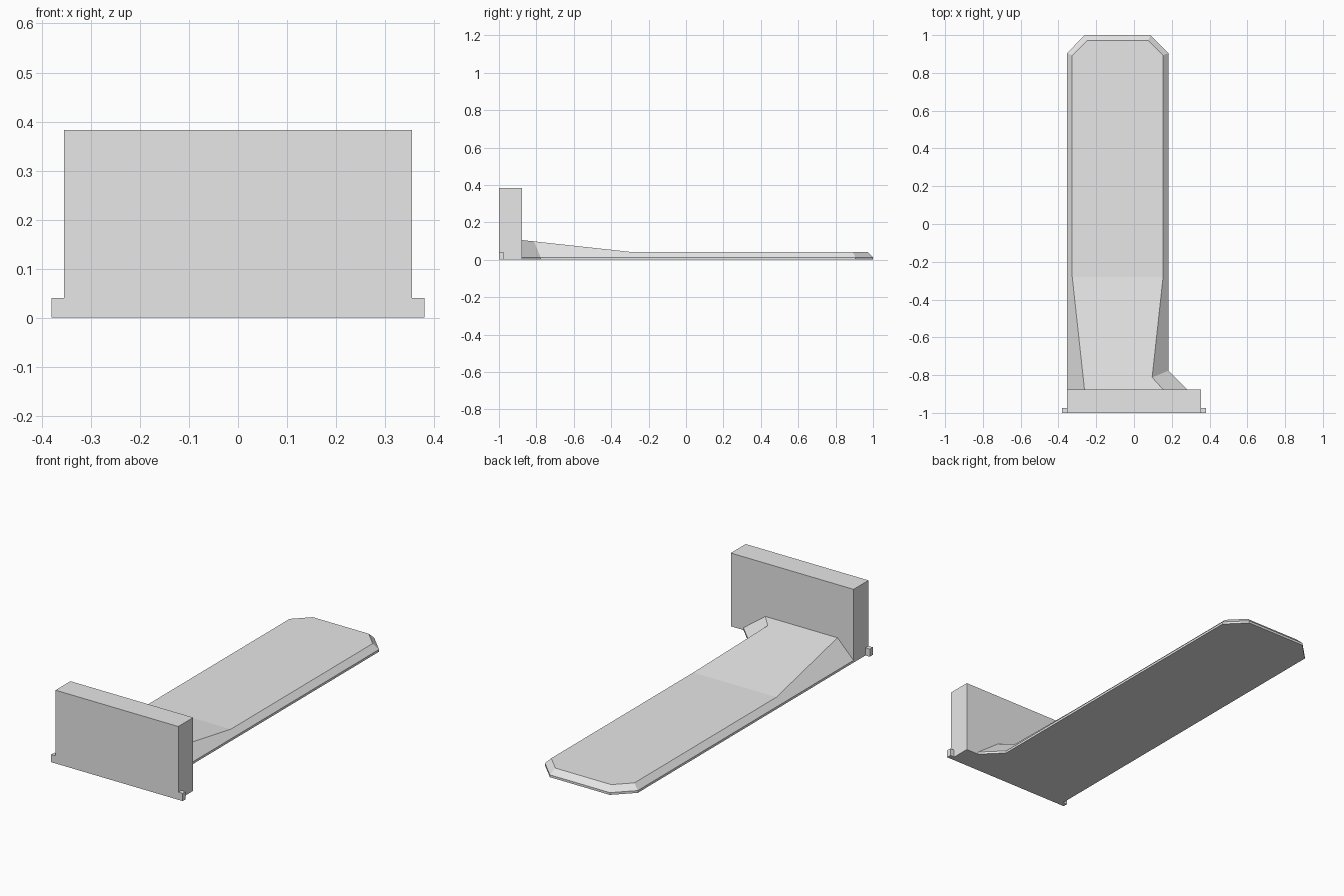
import bpy
import bmesh

cube = bpy.data.objects.get("Cube")
if cube:
    bpy.data.objects.remove(cube, do_unlink=True)

grey = bpy.data.materials.new("plain grey")
grey.use_nodes = True
GREY = (0.8, 0.8, 0.8, 1.0)
grey.diffuse_color = GREY
grey.node_tree.nodes["Principled BSDF"].inputs["Base Color"].default_value = GREY


def add_object(name, bm):
    bmesh.ops.recalc_face_normals(bm, faces=bm.faces)
    mesh = bpy.data.meshes.new(name)
    bm.to_mesh(mesh)
    bm.free()
    mesh.materials.append(grey)
    obj = bpy.data.objects.new(name, mesh)
    bpy.context.collection.objects.link(obj)
    return obj


def prism(name, points, y0, y1):
    """Extrude an x-z profile along y."""
    bm = bmesh.new()
    face = bm.faces.new([bm.verts.new((x, y0, z)) for x, z in points])
    new = bmesh.ops.extrude_face_region(bm, geom=[face])["geom"]
    moved = [v for v in new if isinstance(v, bmesh.types.BMVert)]
    bmesh.ops.translate(bm, verts=moved, vec=(0, y1 - y0, 0))
    return add_object(name, bm)


def box_profile(x0, x1, height):
    return [(x0, 0), (x1, 0), (x1, height), (x0, height)]


# Upright end wall with a small tab on each side of its foot
WALL = 0.355
BACK = -0.877
prism("end_wall", box_profile(-WALL, WALL, 0.383), -1, BACK)
prism("left_tab", box_profile(WALL, 0.38, 0.04), -1, -0.975)
prism("right_tab", box_profile(-0.38, -WALL, 0.04), -1, -0.975)

# Long blade: thin vertical rim, 45 degree bevel, ramp rising to the wall
RIM, FLAT, BEND = 0.012, 0.04, -0.28
outline = [(-WALL, BACK), (0.282, BACK), (0.182, -0.777), (0.182, 0.905),
           (0.087, 1), (-0.26, 1), (-WALL, 0.905)]
crest = [(-0.262, BACK), (0.155, BACK), (0.096, -0.812), (0.154, BEND),
         (0.154, 0.893), (0.075, 0.972), (-0.248, 0.972), (-0.327, 0.893),
         (-0.327, BEND)]

bm = bmesh.new()
base = [bm.verts.new((x, y, 0)) for x, y in outline]
rim = [bm.verts.new((x, y, RIM)) for x, y in outline]
top = [bm.verts.new((x, y, FLAT + 0.109 * max(0, BEND - y))) for x, y in crest]

bm.faces.new(base)
bm.faces.new(top[:4] + top[8:])
bm.faces.new(top[3:])
# Crest corners that lie above each edge of the outline
runs = [(0, 1), (1, 2), (2, 3, 4), (4, 5), (5, 6), (6, 7), (7, 8, 0)]
for i, run in enumerate(runs):
    j = (i + 1) % len(outline)
    bm.faces.new([base[i], base[j], rim[j], rim[i]])
    bm.faces.new([rim[i], rim[j]] + [top[k] for k in reversed(run)])
add_object("blade", bm)
